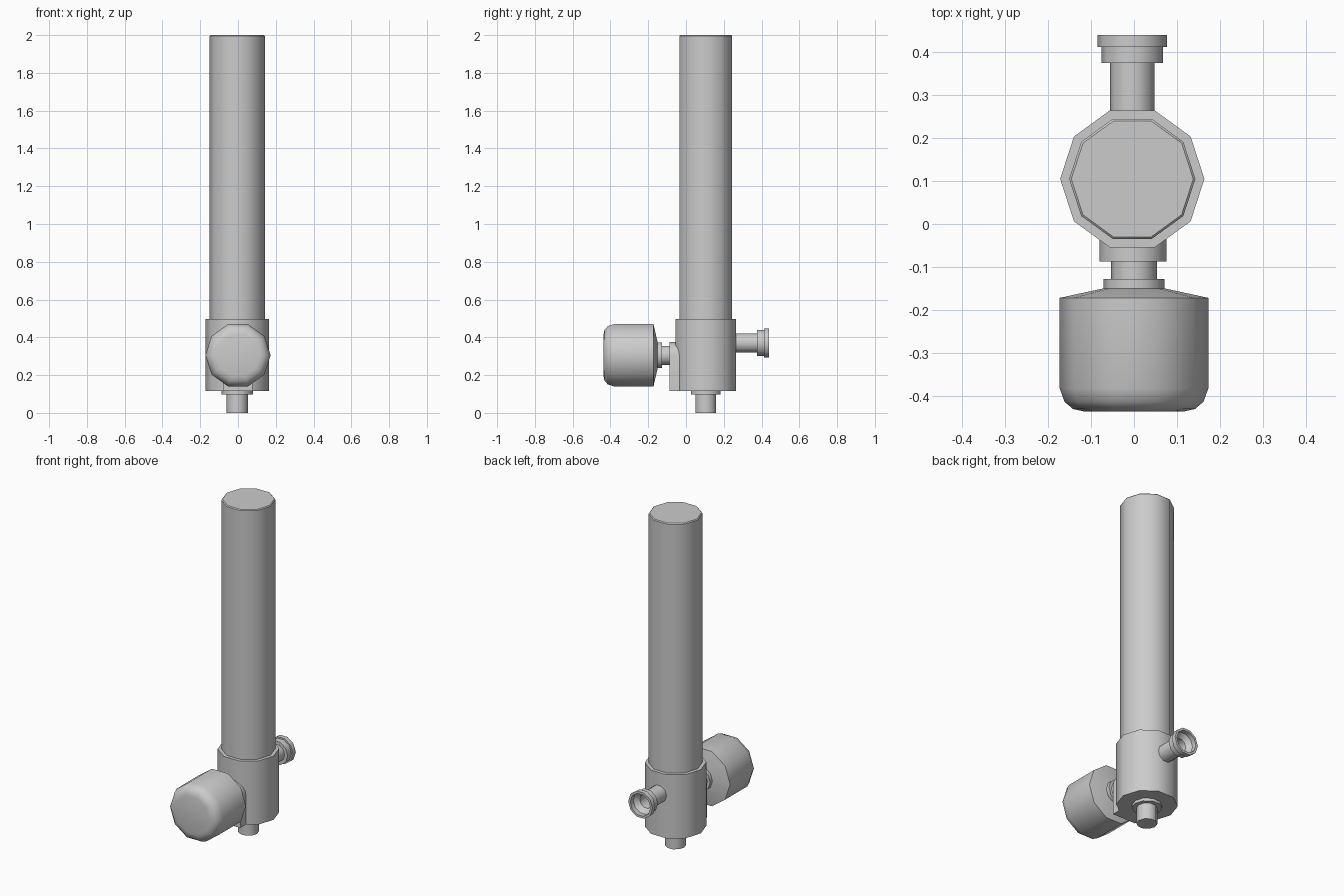
import bpy, bmesh, math

if "Cube" in bpy.data.objects:
    bpy.data.objects.remove(bpy.data.objects["Cube"])

SIDES = 10
COL_X, COL_Y = -0.004, 0.105


def finish(name, bm, angle=40):
    bmesh.ops.remove_doubles(bm, verts=bm.verts, dist=1e-5)
    bmesh.ops.recalc_face_normals(bm, faces=bm.faces)
    mesh = bpy.data.meshes.new(name)
    bm.to_mesh(mesh)
    bm.free()
    ob = bpy.data.objects.new(name, mesh)
    bpy.context.collection.objects.link(ob)
    bpy.ops.object.select_all(action='DESELECT')
    ob.select_set(True)
    bpy.context.view_layer.objects.active = ob
    bpy.ops.object.shade_smooth_by_angle(angle=math.radians(angle))
    return ob


def lathe(name, profile, axis, a, b):
    """Revolve (radius, position) pairs around z at (x=a, y=b) or y at (x=a, z=b)."""
    bm = bmesh.new()
    rings = []
    for r, d in profile:
        ring = []
        for i in range(SIDES):
            t = 2 * math.pi * i / SIDES
            u, v = a + r * math.cos(t), b + r * math.sin(t)
            ring.append(bm.verts.new((u, v, d) if axis == 'z' else (u, d, v)))
        rings.append(ring)
    for p, q in zip(rings, rings[1:]):
        for i in range(SIDES):
            j = (i + 1) % SIDES
            bm.faces.new((p[i], p[j], q[j], q[i]))
    bm.faces.new(rings[0])
    bm.faces.new(rings[-1])
    return finish(name, bm)


# Tall tube with a slightly eased top rim
lathe("upper_tube", [(0.147, 0.49), (0.147, 1.995), (0.142, 2.0)], 'z', COL_X, COL_Y)

# Wider lower housing
lathe("lower_housing", [(0.168, 0.115), (0.168, 0.498)], 'z', COL_X, COL_Y)

# Stepped outlet underneath
lathe("bottom_outlet", [(0.057, 0.0), (0.057, 0.098), (0.083, 0.098), (0.083, 0.12)],
      'z', COL_X, COL_Y)

# Flanged rear pipe with stepped open bore
lathe("rear_pipe", [
    (0.052, 0.24), (0.052, 0.375), (0.072, 0.375), (0.072, 0.412),
    (0.081, 0.412), (0.081, 0.44), (0.067, 0.44), (0.067, 0.412),
    (0.056, 0.40), (0.042, 0.385), (0.042, 0.27)], 'y', COL_X, 0.37)

# Motor can with rounded front and conical back
lathe("motor_body", [
    (0.115, -0.437), (0.142, -0.431), (0.162, -0.414), (0.173, -0.383),
    (0.173, -0.172), (0.071, -0.15)], 'y', 0, 0.305)

# Neck joining motor to bracket
lathe("motor_neck", [(0.071, -0.152), (0.071, -0.128), (0.053, -0.128), (0.053, -0.07)],
      'y', 0, 0.305)

# Arched mounting bracket on the housing front
bm = bmesh.new()
w, cx, zc, n = 0.078, -0.002, 0.298, 10
outline = [(cx + w, 0.115)]
outline += [(cx + w * math.cos(math.pi * i / n), zc + w * math.sin(math.pi * i / n))
            for i in range(n + 1)]
outline.append((cx - w, 0.115))
face = bm.faces.new([bm.verts.new((x, -0.087, z)) for x, z in outline])
ext = bmesh.ops.extrude_face_region(bm, geom=[face], use_keep_orig=True)
bmesh.ops.translate(bm, vec=(0, 0.067, 0),
                    verts=[g for g in ext["geom"] if isinstance(g, bmesh.types.BMVert)])
finish("mounting_bracket", bm)
